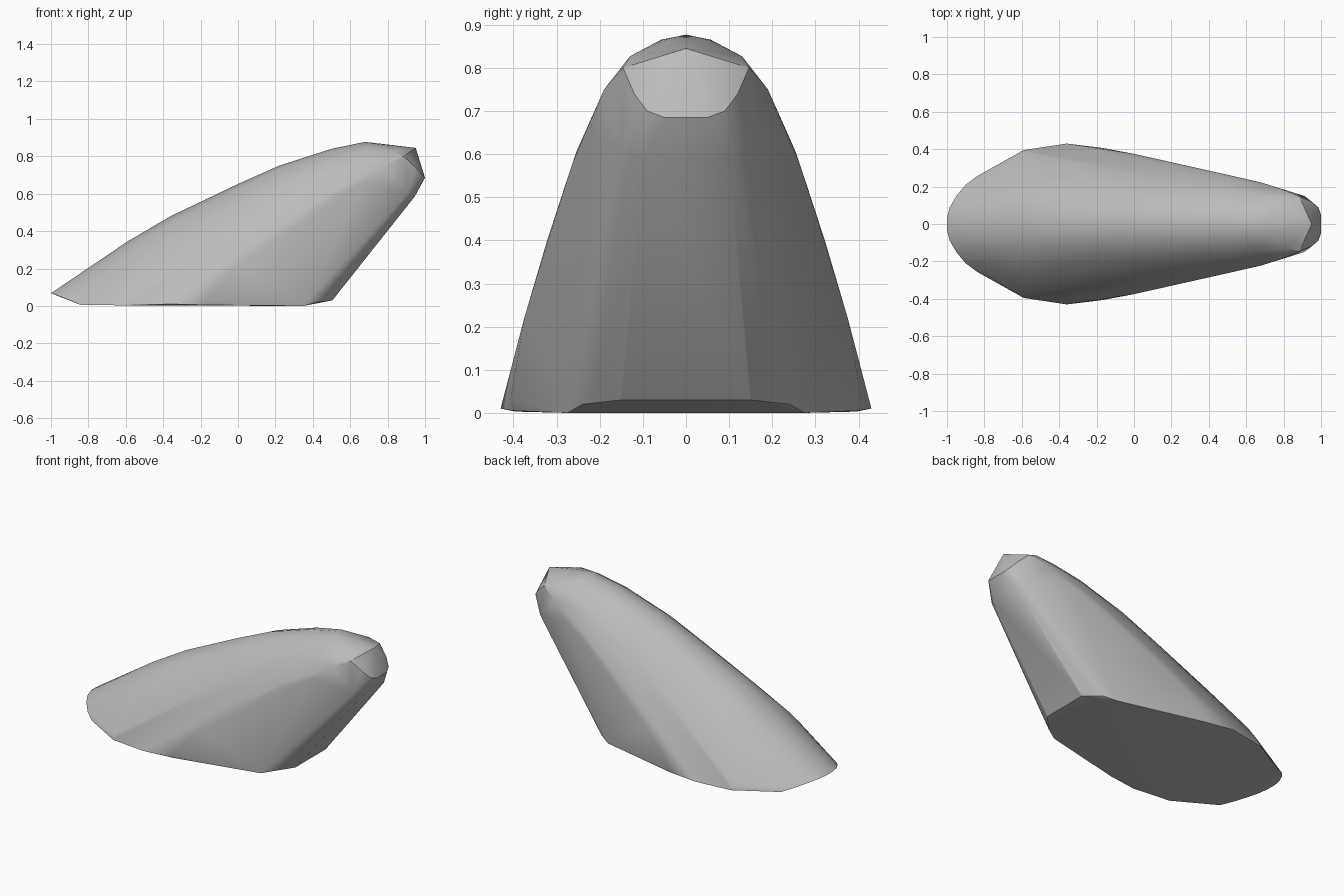
import bpy, bmesh, math

if "Cube" in bpy.data.objects:
    bpy.data.objects.remove(bpy.data.objects["Cube"])

# Cross-sections along x: x, ridge height, side height, half width, roundness power
SECTIONS = [
    (-0.59, 0.345, 0.01, 0.395, 2.0),
    (-0.36, 0.480, 0.01, 0.430, 2.1),
    (-0.17, 0.567, 0.03, 0.407, 2.1),
    (0.00, 0.652, 0.22, 0.375, 1.9),
    (0.22, 0.750, 0.40, 0.322, 1.8),
    (0.50, 0.840, 0.58, 0.263, 1.7),
    (0.68, 0.877, 0.66, 0.222, 1.6),
]
STEPS = 6

# Single points on one half: flat base, tail lip, slanted front, blunt tip
HALF_POINTS = [
    # base and lower front corner
    (-0.84, 0.255, 0.005), (-0.59, 0.395, 0.003), (-0.36, 0.43, 0.01),
    (-0.17, 0.40, 0.005),
    (0.35, 0.275, 0.0), (0.42, 0.24, 0.02), (0.47, 0.20, 0.04), (0.505, 0.15, 0.03),
    # rounded tail lip
    (-1.0, 0.03, 0.068), (-0.985, 0.09, 0.063), (-0.95, 0.15, 0.05),
    (-0.90, 0.21, 0.03),
    # ring below the tip
    (0.945, 0.10, 0.585), (0.91, 0.15, 0.61), (0.78, 0.19, 0.75),
    # rim of the tip
    (1.0, 0.05, 0.685), (0.985, 0.09, 0.70), (0.95, 0.12, 0.74),
    (0.885, 0.146, 0.80), (0.82, 0.13, 0.827), (0.72, 0.04, 0.868),
]
APEX = (0.95, 0.0, 0.845)

points = [APEX]
for x, top, side, width, power in SECTIONS:
    for i in range(STEPS + 1):
        t = math.pi / 2 * i / STEPS
        z = side + (top - side) * max(math.cos(t), 0.0) ** power
        points.append((x, width * math.sin(t), z))
points += HALF_POINTS
points += [(x, -y, z) for x, y, z in points if y > 1e-4]

# Faceted body wrapped around the sections
bm = bmesh.new()
for p in points:
    bm.verts.new(p)
hull = bmesh.ops.convex_hull(bm, input=bm.verts)
loose = {v for v in hull["geom_interior"] + hull["geom_unused"]
         if isinstance(v, bmesh.types.BMVert)}
bmesh.ops.delete(bm, geom=list(loose), context='VERTS')
bmesh.ops.recalc_face_normals(bm, faces=bm.faces)
mesh = bpy.data.meshes.new("leaning_body")
bm.to_mesh(mesh)
bm.free()
body = bpy.data.objects.new("leaning_body", mesh)
bpy.context.collection.objects.link(body)

grey = bpy.data.materials.new("plain grey")
grey.diffuse_color = (0.5, 0.5, 0.5, 1)
grey.use_nodes = True
grey.node_tree.nodes["Principled BSDF"].inputs["Base Color"].default_value = grey.diffuse_color
mesh.materials.append(grey)

# Soft facets with crisp rim and base edges
bpy.context.view_layer.objects.active = body
body.select_set(True)
bpy.ops.object.shade_smooth_by_angle(angle=math.radians(30))
